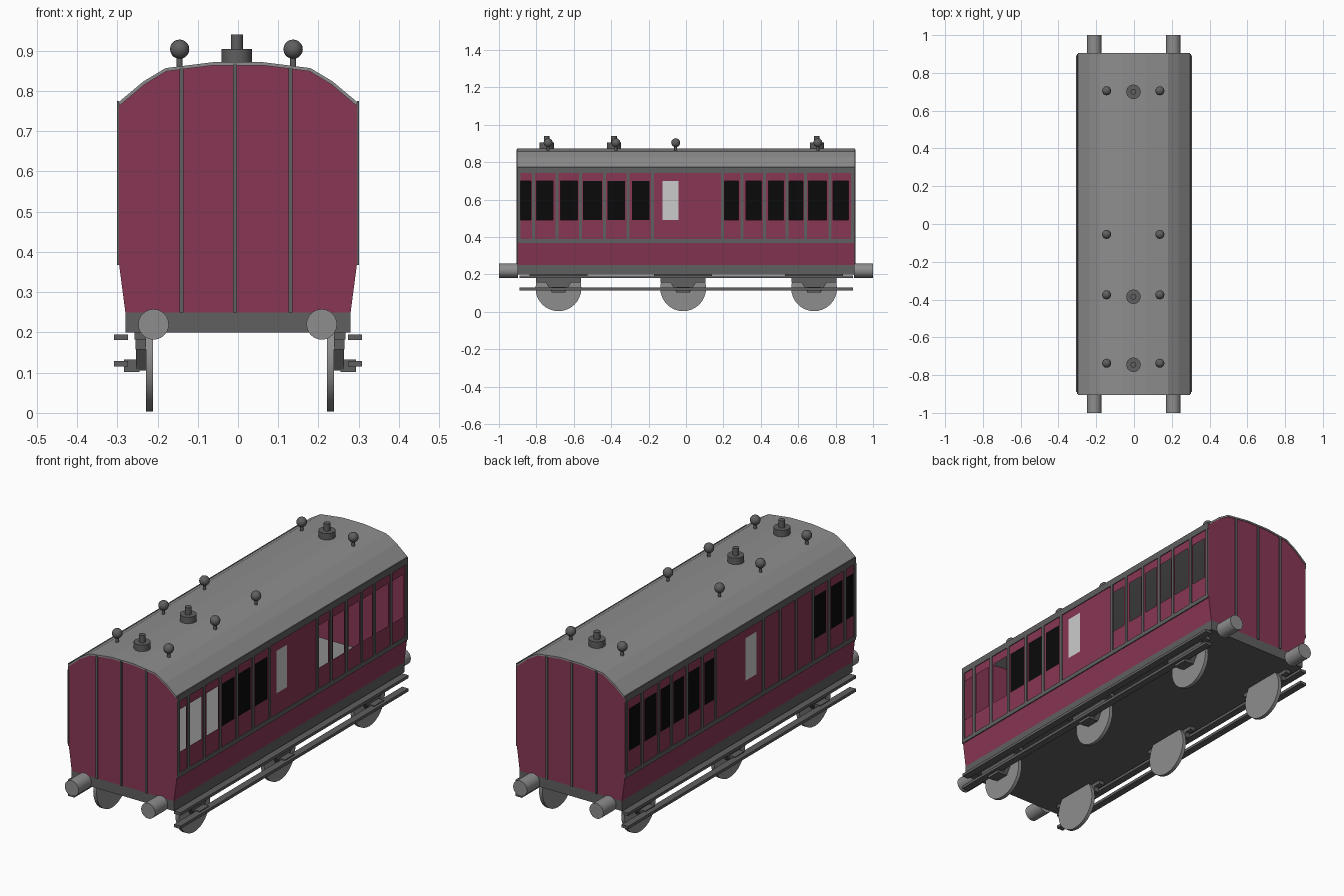
import bpy, bmesh, math
from mathutils import Matrix, Vector

cube = bpy.data.objects.get("Cube")
if cube:
    bpy.data.objects.remove(cube, do_unlink=True)


def material(name, r, g, b):
    m = bpy.data.materials.new(name)
    m.use_nodes = True
    m.diffuse_color = (r, g, b, 1)
    bsdf = m.node_tree.nodes["Principled BSDF"]
    bsdf.inputs["Base Color"].default_value = (r, g, b, 1)
    bsdf.inputs["Roughness"].default_value = 0.7
    return m


MAROON = material("maroon paint", 0.25, 0.037, 0.09)
GREY = material("light grey", 0.27, 0.27, 0.27)
DARK = material("dark grey", 0.115, 0.115, 0.115)
BLACK = material("black glass", 0.003, 0.003, 0.003)
WHITE = material("white glass", 0.6, 0.6, 0.6)


def finish(name, bm, mat, smooth=False):
    bmesh.ops.recalc_face_normals(bm, faces=bm.faces)
    mesh = bpy.data.meshes.new(name)
    bm.to_mesh(mesh)
    bm.free()
    mesh.materials.append(mat)
    ob = bpy.data.objects.new(name, mesh)
    bpy.context.collection.objects.link(ob)
    if smooth:
        bpy.context.view_layer.objects.active = ob
        ob.select_set(True)
        bpy.ops.object.shade_smooth_by_angle(angle=math.radians(40))
        ob.select_set(False)
    return ob


def add_box(bm, x, y, z):
    """Box from (min, max) ranges."""
    size = [abs(r[1] - r[0]) for r in (x, y, z)]
    mid = [(r[0] + r[1]) / 2 for r in (x, y, z)]
    bmesh.ops.create_cube(bm, size=1, matrix=Matrix.Translation(mid) @ Matrix.Diagonal((*size, 1)))


def box(name, mat, x, y, z):
    bm = bmesh.new()
    add_box(bm, x, y, z)
    return finish(name, bm, mat)


def cylinder(name, mat, centre, radius, depth, axis="Z", sides=24):
    turn = {"X": Matrix.Rotation(math.pi / 2, 4, "Y"),
            "Y": Matrix.Rotation(math.pi / 2, 4, "X"), "Z": Matrix()}[axis]
    bm = bmesh.new()
    bmesh.ops.create_cone(bm, cap_ends=True, segments=sides, radius1=radius, radius2=radius,
                          depth=depth, matrix=Matrix.Translation(centre) @ turn)
    return finish(name, bm, mat, True)


def prism(name, mat, outline, direction):
    """Extrude a closed outline of 3D points along a direction."""
    bm = bmesh.new()
    face = bm.faces.new([bm.verts.new(p) for p in outline])
    ext = bmesh.ops.extrude_face_region(bm, geom=[face])
    verts = [v for v in ext["geom"] if isinstance(v, bmesh.types.BMVert)]
    bmesh.ops.translate(bm, verts=verts, vec=Vector(direction))
    return finish(name, bm, mat)


# Main dimensions
END, WIDE, LOW = 0.9, 0.297, 0.28
SILL, WAIST, EAVES = 0.25, 0.38, 0.77
WIN_LOW, WIN_TOP = 0.49, 0.70
ARC = [(WIDE, EAVES), (0.235, 0.822), (0.18, 0.855), (0.06, 0.87)]
ARC += [(-x, z) for x, z in reversed(ARC)]

FRONT_WINDOWS = [(-0.89, -0.83), (-0.80, -0.71), (-0.67, -0.58)]
MIDDLE_WINDOWS = [(-0.55, -0.45), (-0.42, -0.325), (-0.29, -0.195)]
LAMP_WINDOW = [(-0.125, -0.04)]
REAR_WINDOWS = [(0.205, 0.28), (0.32, 0.405), (0.44, 0.52),
                (0.55, 0.625), (0.655, 0.75), (0.785, 0.87)]
BEADS = [-0.893, -0.815, -0.69, -0.565, -0.435, -0.31, -0.178,
         0.195, 0.30, 0.42, 0.54, 0.64, 0.77, 0.89]


def side_wall(name, s, windows):
    """Bent wall skin with window openings left out of the grid."""
    ys = sorted({-END, END} | {y for w in windows for y in w})
    rows = [(LOW, SILL), (WIDE, WAIST), (WIDE, WIN_LOW), (WIDE, WIN_TOP), (WIDE, EAVES)]
    bm = bmesh.new()
    grid = [[bm.verts.new((s * x, y, z)) for x, z in rows] for y in ys]
    for i in range(len(ys) - 1):
        for j in range(len(rows) - 1):
            if rows[j][1] == WIN_LOW and (ys[i], ys[i + 1]) in windows:
                continue
            bm.faces.new((grid[i][j], grid[i + 1][j], grid[i + 1][j + 1], grid[i][j + 1]))
    finish(name, bm, MAROON)


# Sides: open lights on one face, glazed lights on the other
for s, side in ((1, "left"), (-1, "right")):
    windows = FRONT_WINDOWS + LAMP_WINDOW + REAR_WINDOWS
    glazed = FRONT_WINDOWS + REAR_WINDOWS
    if s > 0:
        windows, glazed = windows + MIDDLE_WINDOWS, MIDDLE_WINDOWS
    side_wall(side + "_wall", s, windows)
    bm = bmesh.new()
    for w in glazed:
        add_box(bm, (s * (WIDE - 0.004), s * WIDE), w, (WIN_LOW, WIN_TOP))
    finish(side + "_windows", bm, BLACK)
    box(side + "_lamp_window", WHITE, (s * (WIDE - 0.004), s * WIDE), LAMP_WINDOW[0], (WIN_LOW, WIN_TOP))

    # Raised beading
    bm = bmesh.new()
    outer = (s * (WIDE - 0.001), s * (WIDE + 0.004))
    for y in BEADS:
        add_box(bm, outer, (y - 0.008, y + 0.008), (WAIST, 0.745))
    add_box(bm, outer, (-END, END), (0.367, 0.388))
    add_box(bm, outer, (-END, END), (0.743, 0.775))
    finish(side + "_beading", bm, DARK)

# End walls with ribs
for s, end in ((-1, "front"), (1, "back")):
    outline = [(-LOW, SILL), (LOW, SILL), (WIDE, WAIST)] + ARC + [(-WIDE, WAIST)]
    prism(end + "_end_wall", MAROON, [(x, s * END, z) for x, z in outline], (0, -s * 0.008, 0))
    bm = bmesh.new()
    for x, top in ((-0.14, 0.858), (-0.007, 0.868), (0.13, 0.858)):
        add_box(bm, (x - 0.005, x + 0.005), (s * END, s * (END + 0.006)), (SILL, top))
    finish(end + "_end_ribs", bm, DARK)

# Roof shell
lower = [(x * 0.99, z - 0.008) for x, z in reversed(ARC)]
prism("roof", GREY, [(x, -END - 0.004, z + 0.002) for x, z in ARC + lower], (0, 2 * END + 0.008, 0))

# Underframe and interior floor
box("underframe", DARK, (-LOW, LOW), (-END, END), (0.20, SILL))
box("floor", GREY, (-LOW + 0.005, LOW - 0.005), (-END + 0.01, END - 0.01), (SILL, SILL + 0.004))

# Roof fittings
for y in (-0.737, -0.375, -0.055, 0.705):
    for x in (-0.145, 0.137):
        cylinder("vent_stem", DARK, (x, y, 0.873), 0.008, 0.04, sides=10)
        bm = bmesh.new()
        bmesh.ops.create_uvsphere(bm, u_segments=16, v_segments=10, radius=0.024,
                                  matrix=Matrix.Translation((x, y, 0.904)))
        finish("vent_ball", bm, DARK, True)
for y in (-0.745, -0.385, 0.70):
    cylinder("lamp_base", DARK, (-0.003, y, 0.884), 0.038, 0.04)
    cylinder("lamp_top", DARK, (-0.003, y, 0.92), 0.015, 0.04, sides=16)

# Buffers
for x in (-0.21, 0.208):
    for s in (-1, 1):
        cylinder("buffer", GREY, (x, s * 0.949, 0.22), 0.038, 0.102, "Y")

# Running gear, set slightly off centre
SHIFT = 0.005
for s in (-1, 1):
    def across(a, b):
        return (SHIFT + s * a, SHIFT + s * b)

    for z in (0.181, 0.115):
        box("footboard", DARK, (s * 0.273, s * 0.308), (-0.89, 0.893), (z, z + 0.014))
    for y in (-0.682, -0.015, 0.685):
        cylinder("wheel", GREY, (SHIFT + s * 0.225, y, 0.126), 0.1225, 0.018, "X", 32)
        # Stepped leaf spring above the axle box
        bm = bmesh.new()
        add_box(bm, across(0.234, 0.262), (y - 0.155, y + 0.155), (0.182, 0.20))
        add_box(bm, across(0.234, 0.26), (y - 0.12, y + 0.12), (0.158, 0.182))
        finish("spring", bm, DARK)
        prism("axle_guard", DARK,
              [(across(0.234, 0)[0], y + dy, z) for dy, z in
               ((-0.07, 0.16), (0.07, 0.16), (0.035, 0.105), (-0.035, 0.105))],
              (s * 0.024, 0, 0))
        box("axle_box", DARK, across(0.25, 0.288), (y - 0.037, y + 0.037), (0.102, 0.133))
